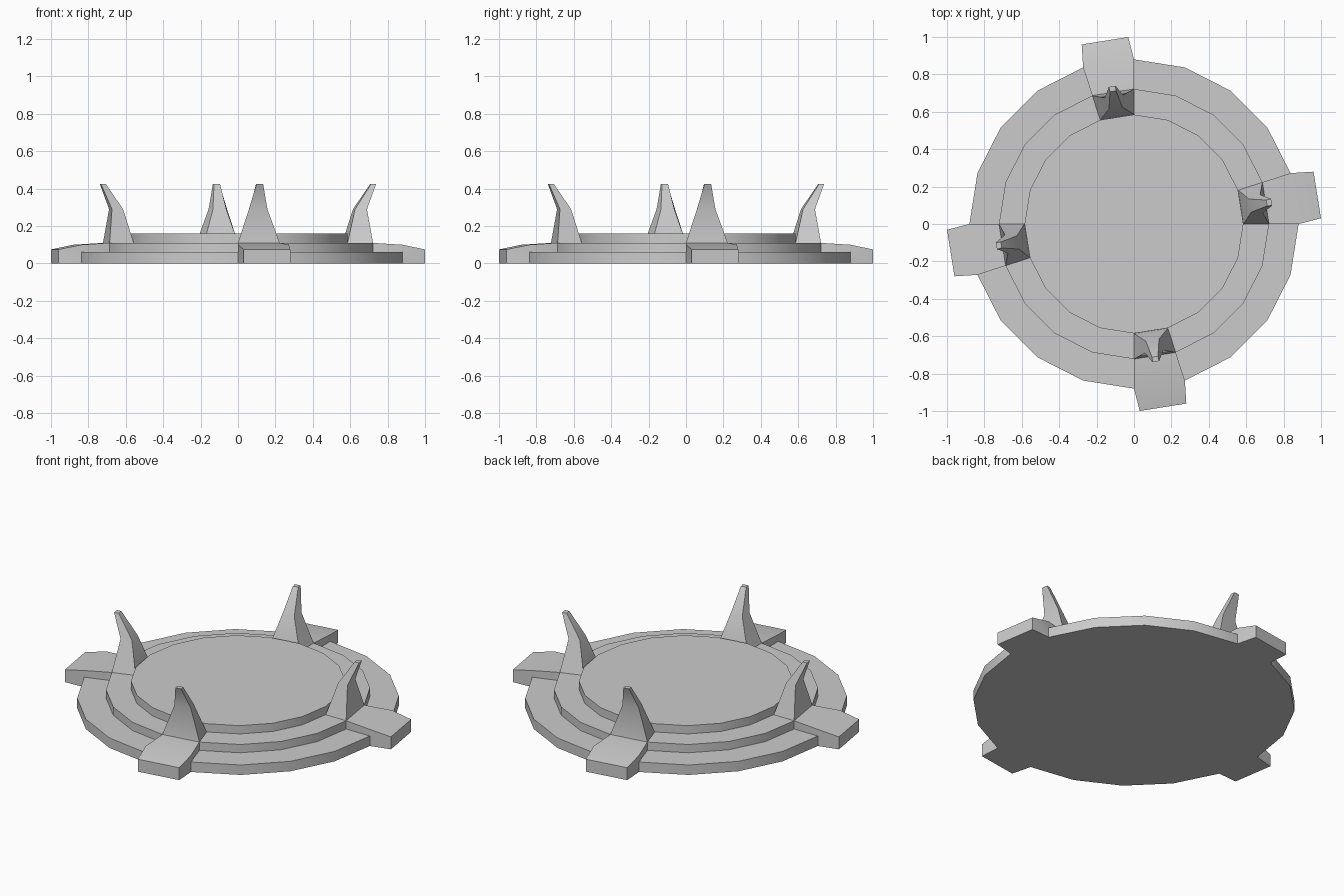
import bpy
import math

if "Cube" in bpy.data.objects:
    bpy.data.objects.remove(bpy.data.objects["Cube"])

SIDES = 20
STEP = 2 * math.pi / SIDES


def polar(r, a, z):
    return (r * math.cos(a), r * math.sin(a), z)


def add_object(name, verts, faces):
    mesh = bpy.data.meshes.new(name)
    mesh.from_pydata(verts, [], faces)
    obj = bpy.data.objects.new(name, mesh)
    bpy.context.collection.objects.link(obj)
    bpy.ops.object.select_all(action='DESELECT')
    obj.select_set(True)
    bpy.context.view_layer.objects.active = obj
    bpy.ops.object.mode_set(mode='EDIT')
    bpy.ops.mesh.select_all(action='SELECT')
    bpy.ops.mesh.normals_make_consistent(inside=False)
    bpy.ops.object.mode_set(mode='OBJECT')
    bpy.ops.object.shade_smooth_by_angle(angle=math.radians(30))
    return obj


# Stepped round base: three tiers turned from one profile
profile = [(0.88, 0), (0.88, 0.06), (0.722, 0.06), (0.722, 0.11),
           (0.585, 0.11), (0.585, 0.16)]
verts = [polar(r, i * STEP, z) for r, z in profile for i in range(SIDES)]
faces = [tuple(range(SIDES)),
         tuple(range((len(profile) - 1) * SIDES, len(profile) * SIDES))]
for k in range(len(profile) - 1):
    for i in range(SIDES):
        j = (i + 1) % SIDES
        a, b = k * SIDES, (k + 1) * SIDES
        faces.append((a + i, a + j, b + j, b + i))
add_object("stepped_base", verts, faces)


# Points in a claw's own frame: distance along its axis, sideways offset, height
def local(angle, r, side, z):
    c, s = math.cos(angle), math.sin(angle)
    return (r * c - side * s, r * s + side * c, z)


def sector(angle, r, z):
    return [polar(r, angle - STEP / 2, z), polar(r, angle + STEP / 2, z)]


def foot(angle, n):
    # Sloping foot that fills one sector and juts past the rim
    end = 0.992
    pts = (sector(angle, 0.722, 0.06) + sector(angle, 0.722, 0.11)
           + sector(angle, 0.88, 0.10) + sector(angle, 0.88, 0.0)
           + [local(angle, end, s, z) for z in (0.075, 0.0) for s in (-0.126, 0.126)]
           + sector(angle, 0.88, 0.06))
    f = [(2, 4, 5, 3), (4, 8, 9, 5), (8, 10, 11, 9), (10, 6, 7, 11)]
    for s in (0, 1):
        f.append((s, 12 + s, 4 + s, 2 + s))
        f.append((12 + s, 6 + s, 10 + s, 8 + s, 4 + s))
    add_object(f"foot_{n}", pts, f)


def spike(angle, n):
    # Bent spike lofted through three four-cornered sections
    ri, ro = sector(angle, 0.586, 0.11), sector(angle, 0.722, 0.11)
    pts = [ri[0], ro[0], ro[1], ri[1]]
    for r_in, w_in, r_out, w_out, z in ((0.628, 0.036, 0.69, 0.05, 0.29),
                                        (0.718, 0.016, 0.745, 0.018, 0.425)):
        pts += [local(angle, r_in, -w_in, z), local(angle, r_out, -w_out, z),
                local(angle, r_out, w_out, z), local(angle, r_in, w_in, z)]
    f = [(8, 9, 10, 11), (0, 1, 2, 3)]
    for k in (0, 4):
        for i in range(4):
            j = (i + 1) % 4
            f.append((k + i, k + j, k + 4 + j, k + 4 + i))
    add_object(f"spike_{n}", pts, f)


for n in range(4):
    centre = n * math.pi / 2 + STEP / 2
    foot(centre, n + 1)
    spike(centre, n + 1)
